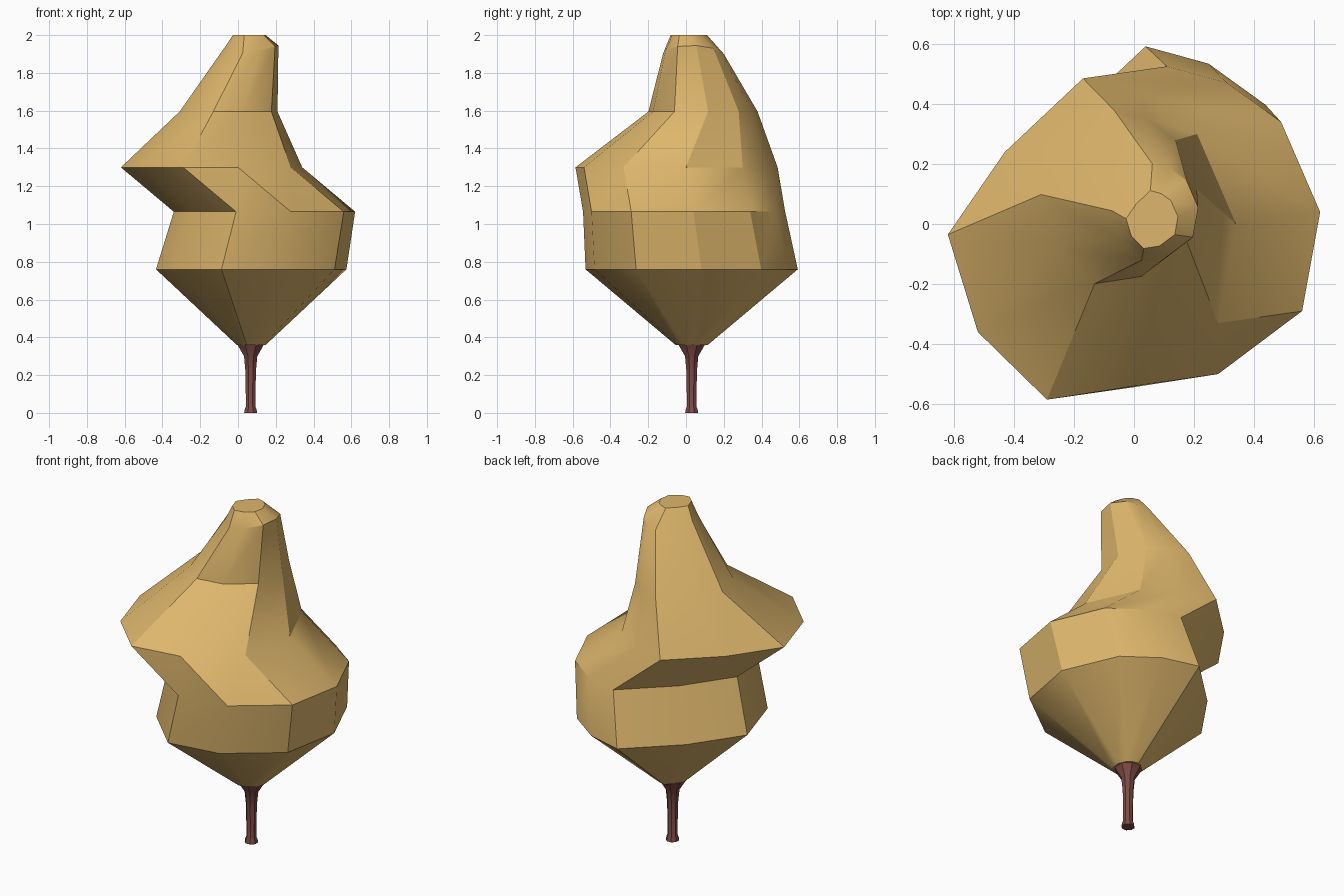
import bpy, bmesh, math
from math import radians

if "Cube" in bpy.data.objects:
    bpy.data.objects.remove(bpy.data.objects["Cube"])

# Flat colours
def material(name, rgb):
    m = bpy.data.materials.new(name)
    m.diffuse_color = (*rgb, 1)
    m.use_nodes = True
    m.node_tree.nodes["Principled BSDF"].inputs["Base Color"].default_value = m.diffuse_color
    return m

leaf_mat = material("golden_leaves", (0.73, 0.47, 0.15))
bark_mat = material("red_brown_bark", (0.21, 0.07, 0.06))

# Join stacked rings of equal size into a closed skin
def loft(name, rings, mat):
    bm = bmesh.new()
    rows = [[bm.verts.new(p) for p in ring] for ring in rings]
    n = len(rows[0])
    for a, b in zip(rows, rows[1:]):
        for i in range(n):
            j = (i + 1) % n
            bm.faces.new((a[i], a[j], b[j], b[i]))
    bm.faces.new(rows[0][::-1])
    bm.faces.new(rows[-1])
    bmesh.ops.recalc_face_normals(bm, faces=bm.faces)
    me = bpy.data.meshes.new(name)
    bm.to_mesh(me)
    bm.free()
    ob = bpy.data.objects.new(name, me)
    bpy.context.collection.objects.link(ob)
    me.materials.append(mat)
    bpy.ops.object.select_all(action='DESELECT')
    ob.select_set(True)
    bpy.context.view_layer.objects.active = ob
    bpy.ops.object.shade_smooth_by_angle(angle=radians(30))
    return ob

# Foliage: one irregular ten-sided outline, shifted and scaled up the tree
outline = [(.48, .05), (.35, .35), (.17, .48), (-.03, .535), (-.29, .29),
           (-.48, .015), (-.38, -.31), (-.15, -.535), (.14, -.49), (.42, -.28)]
# height, centre x, centre y, scale
levels = [(.36, .07, .03, .16), (.76, .07, .03, 1.05), (1.065, .14, -.01, 1.0),
          (1.30, -.14, -.05, 1.0), (1.595, -.05, .09, .54),
          (1.925, .07, .04, .30), (2.0, .06, .015, .18)]
rings = [[(cx + s * x, cy + s * y, z) for x, y in outline] for z, cx, cy, s in levels]
# The shoulder below the tip dips at front and back
dip = [.02, .005, -.015, -.025, -.015, .005, -.005, -.02, -.005, .015]
rings[5] = [(x, y, z + d) for (x, y, z), d in zip(rings[5], dip)]
loft("foliage", rings, leaf_mat)

# Trunk: eight-sided, flared at the foot and under the leaves
profile = [(0, .037), (.018, .034), (.035, .027), (.22, .03), (.30, .038), (.365, .078)]
trunk = [[(.067 + r * math.cos(math.tau * (i + .5) / 8),
           .03 + r * math.sin(math.tau * (i + .5) / 8), z) for i in range(8)]
         for z, r in profile]
loft("trunk", trunk, bark_mat)
